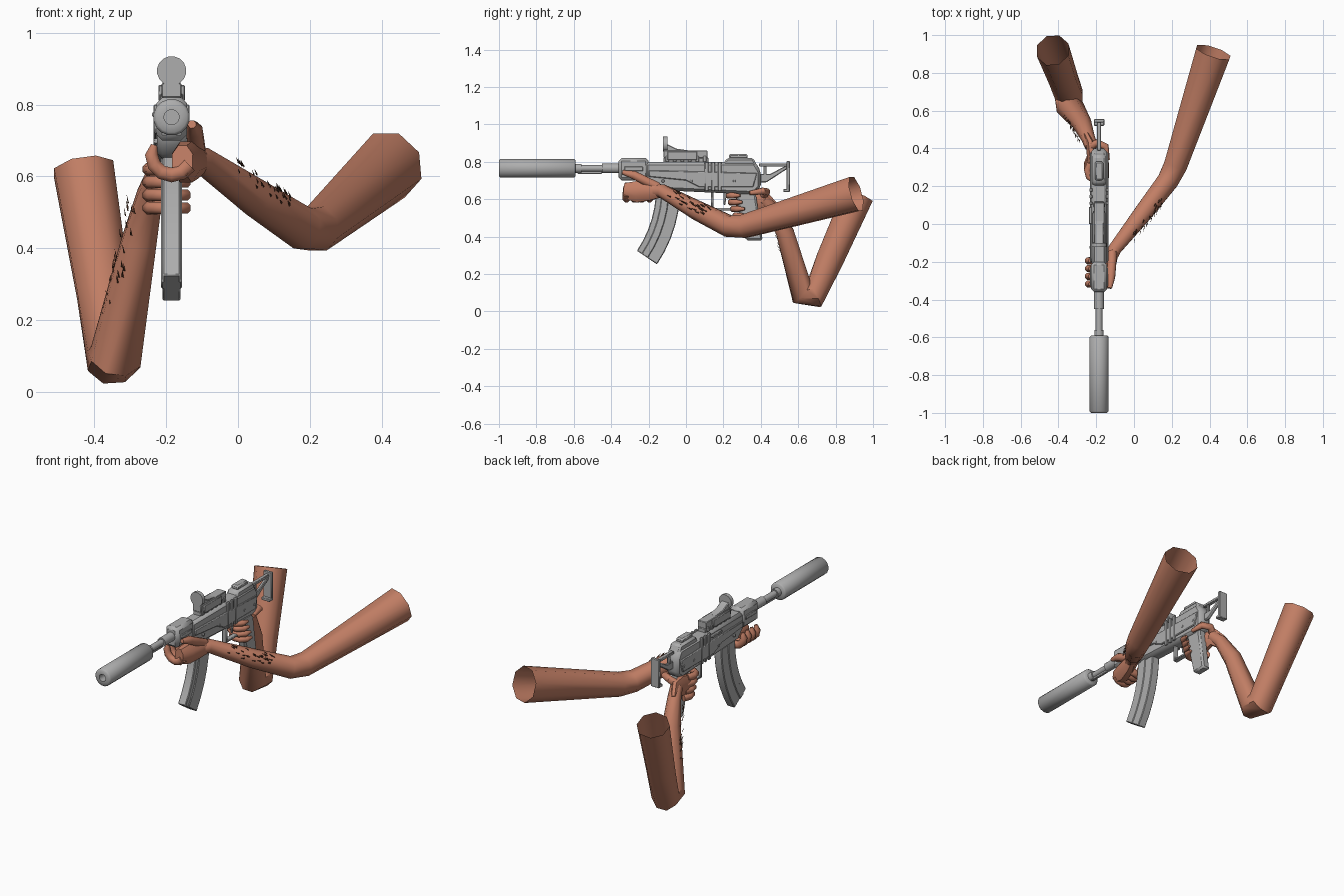
import bpy, bmesh, math, random
from mathutils import Vector

if "Cube" in bpy.data.objects:
    bpy.data.objects.remove(bpy.data.objects["Cube"])

X, Y, Z = Vector((1, 0, 0)), Vector((0, 1, 0)), Vector((0, 0, 1))
gun_x = -.185      # centre line of the gun
bore_z = .765      # height of the barrel axis
made = []


def material(name, red, green, blue):
    mat = bpy.data.materials.new(name)
    mat.use_nodes = True
    mat.diffuse_color = (red, green, blue, 1)
    mat.node_tree.nodes["Principled BSDF"].inputs["Base Color"].default_value = mat.diffuse_color
    return mat


steel = material("gun grey", .42, .42, .42)
skin = material("skin", .54, .21, .13)
hair = material("dark hair", .1, .04, .02)


def finish(name, bm, mat, bevel=0):
    bmesh.ops.recalc_face_normals(bm, faces=bm.faces)
    mesh = bpy.data.meshes.new(name)
    bm.to_mesh(mesh)
    bm.free()
    part = bpy.data.objects.new(name, mesh)
    bpy.context.collection.objects.link(part)
    mesh.materials.append(mat)
    if bevel:
        edges = part.modifiers.new("edges", "BEVEL")
        edges.width, edges.segments, edges.limit_method = bevel, 1, "ANGLE"
    made.append(part)


def loft(name, rings, mat, caps=True, bevel=0):
    """Bridge rings of points into one surface."""
    bm = bmesh.new()
    loops = [[bm.verts.new(point) for point in ring] for ring in rings]
    for low, high in zip(loops, loops[1:]):
        for i in range(len(low)):
            bm.faces.new((low[i - 1], low[i], high[i], high[i - 1]))
    if caps:
        bm.faces.new(loops[0])
        bm.faces.new(loops[-1])
    finish(name, bm, mat, bevel)


def circle(centre, across, up, sides):
    angles = [(i + .5) * math.tau / sides for i in range(sides)]
    return [centre + across * math.cos(a) + up * math.sin(a) for a in angles]


def prism(name, outline, width, x=gun_x, bevel=.004):
    """Side outline in y and z, extruded across x."""
    sides = (x - width / 2, x + width / 2)
    loft(name, [[(side, y, z) for y, z in outline] for side in sides], steel, bevel=bevel)


def box(name, back, front, low, high, width, x=gun_x, bevel=.003, rake=0):
    """Box whose rear edge can lean back at the bottom."""
    outline = [(front, low), (back + rake, low), (back, high), (front, high)]
    prism(name, outline, width, x, bevel)


def lathe(name, start, end, radius, z=bore_z, chamfer=0, bore=0, sides=16):
    """Round bar along y, optionally chamfered and bored at the muzzle."""
    steps = [(start, radius - chamfer), (start + chamfer, radius),
             (end - chamfer, radius), (end, radius - chamfer)]
    if not chamfer:
        steps = steps[1:3]
    if bore:
        steps = [(start + radius, bore), (start, bore)] + steps
    loft(name, [circle(Vector((gun_x, y, z)), X * r, Z * r, sides) for y, r in steps], steel)


def tube(name, path, radii, ref, flat=1, caps=True):
    """Octagonal limb through the path; flat squashes it across ref."""
    points = [Vector(p) for p in path]
    rings = []
    for i, (point, radius) in enumerate(zip(points, radii)):
        before, after = points[max(i - 1, 0)], points[min(i + 1, len(points) - 1)]
        along = ((point - before).normalized() + (after - point).normalized()).normalized()
        across = (ref - along * ref.dot(along)).normalized()
        rings.append(circle(point, across * radius, along.cross(across) * radius * flat, 8))
    loft(name, rings, skin, caps)


def curled_finger(name, centre, side, up, reach, start, sweep, thickness, ref):
    """Finger bent along an arc, tapering to a blunt tip."""
    joints = 7
    path, radii = [], []
    for i in range(joints):
        angle = math.radians(start + sweep * i / (joints - 1))
        path.append(Vector(centre) + (side * math.cos(angle) + up * math.sin(angle)) * reach)
        radii.append(thickness * (1 - i / joints / 4))
    radii[-1] /= 2
    tube(name, path, radii, ref)


def arm_hair(name, start, end, radius, facing, count):
    """Short spikes lying along one side of a forearm."""
    start, end = Vector(start), Vector(end)
    along = (end - start).normalized()
    facing = (facing - along * facing.dot(along)).normalized()
    side = along.cross(facing)
    bm = bmesh.new()
    for _ in range(count):
        angle = random.uniform(-.6, .6)
        out = facing * math.cos(angle) + side * math.sin(angle)
        root = start.lerp(end, random.random()) + out * radius
        tip = bm.verts.new(root + along * .025 + out * .012)
        thin = along.cross(out) * .004
        base = [bm.verts.new(root + offset) for offset in (thin, -thin, out * .004)]
        for i in range(len(base)):
            bm.faces.new((base[i - 1], base[i], tip))
    finish(name, bm, hair)


random.seed(4)

# Suppressor and stepped barrel
lathe("suppressor", -1, -.59, .051, chamfer=.008, bore=.021)
lathe("suppressor_collar", -.6, -.56, .025)
lathe("barrel", -.59, -.44, .018)
lathe("barrel_nut", -.45, -.35, .026)
box("gas_rod", -.45, -.58, .735, .75, .016)

# Receiver, handguard and top cover
box("handguard", -.2, -.36, .7, .82, .085, bevel=.016)
prism("receiver", [(-.22, .7), (-.17, .65), (.36, .625), (.4, .66), (.4, .75), (.37, .8), (-.22, .8)],
      .082, bevel=.016)
prism("top_cover", [(.19, .78), (.4, .74), (.36, .82), (.22, .82)], .07, bevel=.01)
for sign, label in ((-1, "right"), (1, "left")):
    x = gun_x + sign * .043
    prism(label + "_side_panel", [(-.2, .72), (0, .7), (.07, .665), (.36, .665), (.38, .74), (-.2, .755)],
          .012, x)
    box(label + "_guard_slot", -.23, -.33, .75, .775, .008, x)
    for k in range(3):
        y = .1 + k * .035
        box(label + "_rib", y + .02, y, .645, .8, .014, x)
    for y in (-.13, .02, .25, .34):
        box(label + "_pin", y + .015, y, .69, .705, .016, x)
box("charging_handle", .09, 0, .765, .78, .016, gun_x - .046)

# Sight rail, reflex sight and rear sight
box("sight_rail", .12, -.12, .795, .822, .05)
for k in range(6):
    y = -.11 + k * .04
    box("rail_tooth", y + .02, y, .8, .83, .064)
box("sight_body", .115, -.12, .82, .86, .056)
prism("sight_hood", [(-.12, .85), (.02, .86), (-.05, .87), (-.09, .89), (-.12, .9)], .05)
lathe("sight_window", -.122, -.1, .041, z=.894)
for sign in (-1, 1):
    box("sight_clamp", .06, -.1, .81, .855, .012, gun_x + sign * .031)
box("rear_sight", .33, .23, .815, .842, .045, bevel=.008)


# Magazine swept along an arc, with a raised rib on its cheeks
def magazine(name, inner, outer, width):
    bends = [math.radians(a) for a in range(-2, 38, 6)]
    edge = [(inner, b) for b in bends] + [(outer, b) for b in reversed(bends)]
    prism(name, [(r * math.cos(b) - .76, .66 - r * math.sin(b)) for r, b in edge], width)


magazine("magazine", .6, .73, .05)
magazine("magazine_rib", .63, .67, .058)

# Grip, trigger and guard
prism("grip", [(.265, .65), (.37, .65), (.41, .38), (.32, .38), (.285, .52)], .052, bevel=.01)
box("guard_front", .147, .135, .54, .65, .03)
box("guard_bottom", .28, .135, .54, .552, .03)
box("trigger", .22, .2, .57, .64, .012, rake=-.01)

# Skeleton stock
box("stock_upper_strut", .55, .39, .775, .792, .022)
prism("stock_brace", [(.39, .69), (.43, .69), (.545, .765), (.545, .785), (.45, .735), (.39, .735)], .018)
box("stock_link", .43, .415, .72, .78, .016)
box("butt_plate", .555, .538, .64, .805, .055)
box("butt_toe", .555, .52, .638, .655, .055)

# Arms, open at the shoulder
tube("left_arm", [(-.13, -.19, .645), (-.1, -.13, .645), (.05, .06, .54), (.18, .23, .455),
                  (.22, .31, .455), (.42, .91, .63)],
     [.036, .038, .053, .061, .067, .1], Z, caps=False)
tube("right_arm", [(-.225, .41, .6), (-.245, .46, .55), (-.275, .53, .42), (-.34, .62, .1),
                   (-.345, .685, .09), (-.375, .77, .28), (-.43, .92, .62)],
     [.034, .038, .052, .075, .08, .08, .09], X, caps=False)
arm_hair("left_arm_hair", (.12, .15, .5), (-.05, -.07, .61), .05, Vector((1, -1, 1)), 34)
arm_hair("right_arm_hair", (-.325, .6, .19), (-.255, .48, .52), .05, Vector((-2, -1, 0)), 30)

# Left hand wrapped under the handguard
tube("left_palm", [(-.1, -.13, .645), (-.125, -.19, .645), (-.145, -.26, .64), (-.155, -.33, .645)],
     [.036, .055, .062, .045], Z, flat=.7)
for k in range(4):
    middle = (gun_x, -.195 - k * .041, .66)
    curled_finger("left_finger", middle, X, Z, .056, -30, -180, .024, Y)
tube("left_thumb", [(-.115, -.15, .665), (-.118, -.22, .7), (-.122, -.28, .73), (-.128, -.34, .745)],
     [.027, .025, .024, .012], X)

# Right hand around the grip
tube("right_palm", [(-.245, .46, .55), (-.228, .42, .59), (-.222, .36, .585), (-.225, .3, .575)],
     [.042, .052, .06, .054], Z, flat=.5)
for k in range(4):
    middle = (gun_x - .008, .28 + k * .012, .62 - k * .036)
    curled_finger("right_finger", middle, X, Y, .055, 135, 235, .02, Z)
tube("right_thumb", [(-.225, .41, .615), (-.195, .43, .64), (-.15, .41, .643), (-.138, .34, .633)],
     [.022, .021, .02, .011], Z)

# Smooth the rounded parts, keep hard edges
bpy.ops.object.select_all(action="DESELECT")
for part in made:
    part.select_set(True)
bpy.context.view_layer.objects.active = made[0]
bpy.ops.object.shade_smooth_by_angle(angle=math.radians(50))
